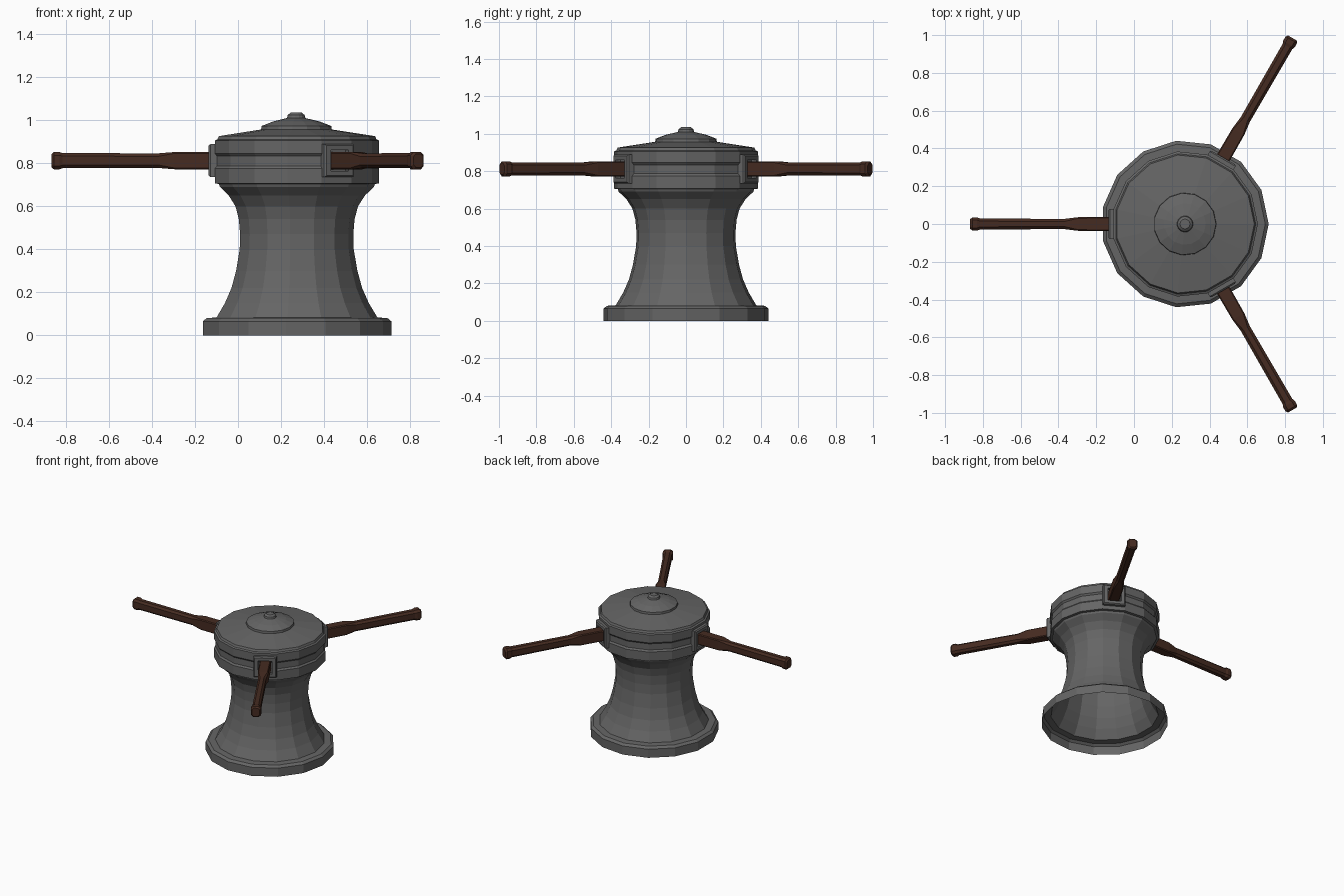
import bpy, bmesh, math
from mathutils import Matrix

if "Cube" in bpy.data.objects:
    bpy.data.objects.remove(bpy.data.objects["Cube"])

CX, SIDES, BAR_Z = 0.27, 15, 0.812

def material(name, rgb):
    m = bpy.data.materials.new(name)
    m.diffuse_color = (*rgb, 1)
    m.use_nodes = True
    m.node_tree.nodes["Principled BSDF"].inputs["Base Color"].default_value = m.diffuse_color
    return m

IRON = material("iron grey", (0.13, 0.13, 0.13))
WOOD = material("dark brown wood", (0.06, 0.024, 0.015))

def make(name, bm, mat):
    bmesh.ops.recalc_face_normals(bm, faces=bm.faces)
    me = bpy.data.meshes.new(name)
    bm.to_mesh(me)
    bm.free()
    me.materials.append(mat)
    ob = bpy.data.objects.new(name, me)
    bpy.context.collection.objects.link(ob)
    return ob

def bridge(bm, a, b):
    n = len(a)
    for i in range(n):
        j = (i + 1) % n
        bm.faces.new((a[i], a[j], b[j], b[i]))

def lathe(name, profile, cap_top=False):
    bm = bmesh.new()
    rings = []
    for r, z in profile:
        rings.append([bm.verts.new((CX + r * math.cos(2 * math.pi * k / SIDES),
                                    r * math.sin(2 * math.pi * k / SIDES), z))
                      for k in range(SIDES)])
    for a, b in zip(rings, rings[1:]):
        bridge(bm, a, b)
    if cap_top:
        bm.faces.new(rings[-1])
    # an open shell: make sure the outside faces outwards
    return make(name, bm, IRON)

# flared drum with foot ring, open underneath, and stepped head on top
lathe("capstan_body", [
    (0.443, 0.0), (0.443, 0.065), (0.425, 0.08), (0.378, 0.083),
    (0.338, 0.15), (0.307, 0.22), (0.285, 0.30), (0.268, 0.40), (0.266, 0.47),
    (0.272, 0.54), (0.288, 0.60), (0.320, 0.65), (0.362, 0.69), (0.367, 0.704),
    (0.386, 0.706), (0.386, 0.775), (0.376, 0.787), (0.376, 0.833),
    (0.386, 0.845), (0.386, 0.905), (0.374, 0.911), (0.367, 0.926),
    (0.166, 0.957), (0.164, 0.973), (0.11, 0.994), (0.043, 1.010),
    (0.040, 1.024), (0.026, 1.035)], cap_top=True)

def place(ob, ang):
    ob.data.transform(Matrix.Translation((CX, 0, BAR_Z)) @ Matrix.Rotation(ang, 4, 'Z'))

def rect(bm, d, hw, hh):
    return [bm.verts.new((d, s * hw, t * hh)) for s, t in ((-1, -1), (1, -1), (1, 1), (-1, 1))]

# square frame around the foot of a bar
def socket(name, ang):
    bm = bmesh.new()
    loops = [rect(bm, *p) for p in ((0.36, 0.079, 0.077), (0.398, 0.079, 0.077),
                                    (0.406, 0.072, 0.070), (0.406, 0.048, 0.049),
                                    (0.36, 0.048, 0.049))]
    for a, b in zip(loops, loops[1:]):
        bridge(bm, a, b)
    bridge(bm, loops[-1], loops[0])
    place(make(name, bm, IRON), ang)

# bar: chamfered square section (distance, half width, half height, chamfer)
def bar(name, ang):
    bm = bmesh.new()
    loops = []
    for d, w, h, c in ((0.36, 0.038, 0.040, 0.006), (0.565, 0.036, 0.040, 0.006),
                       (0.64, 0.027, 0.034, 0.014), (1.085, 0.029, 0.035, 0.014),
                       (1.10, 0.035, 0.040, 0.015), (1.126, 0.035, 0.040, 0.015),
                       (1.137, 0.026, 0.031, 0.012)):
        pts = ((-w, -h + c), (-w + c, -h), (w - c, -h), (w, -h + c),
               (w, h - c), (w - c, h), (-w + c, h), (-w, h - c))
        loops.append([bm.verts.new((d, y, z)) for y, z in pts])
    for a, b in zip(loops, loops[1:]):
        bridge(bm, a, b)
    bm.faces.new(loops[0])
    bm.faces.new(loops[-1])
    place(make(name, bm, WOOD), ang)

for i, deg in enumerate((60, 180, 300), 1):
    socket(f"bar_socket_{i}", math.radians(deg))
    bar(f"push_bar_{i}", math.radians(deg))
